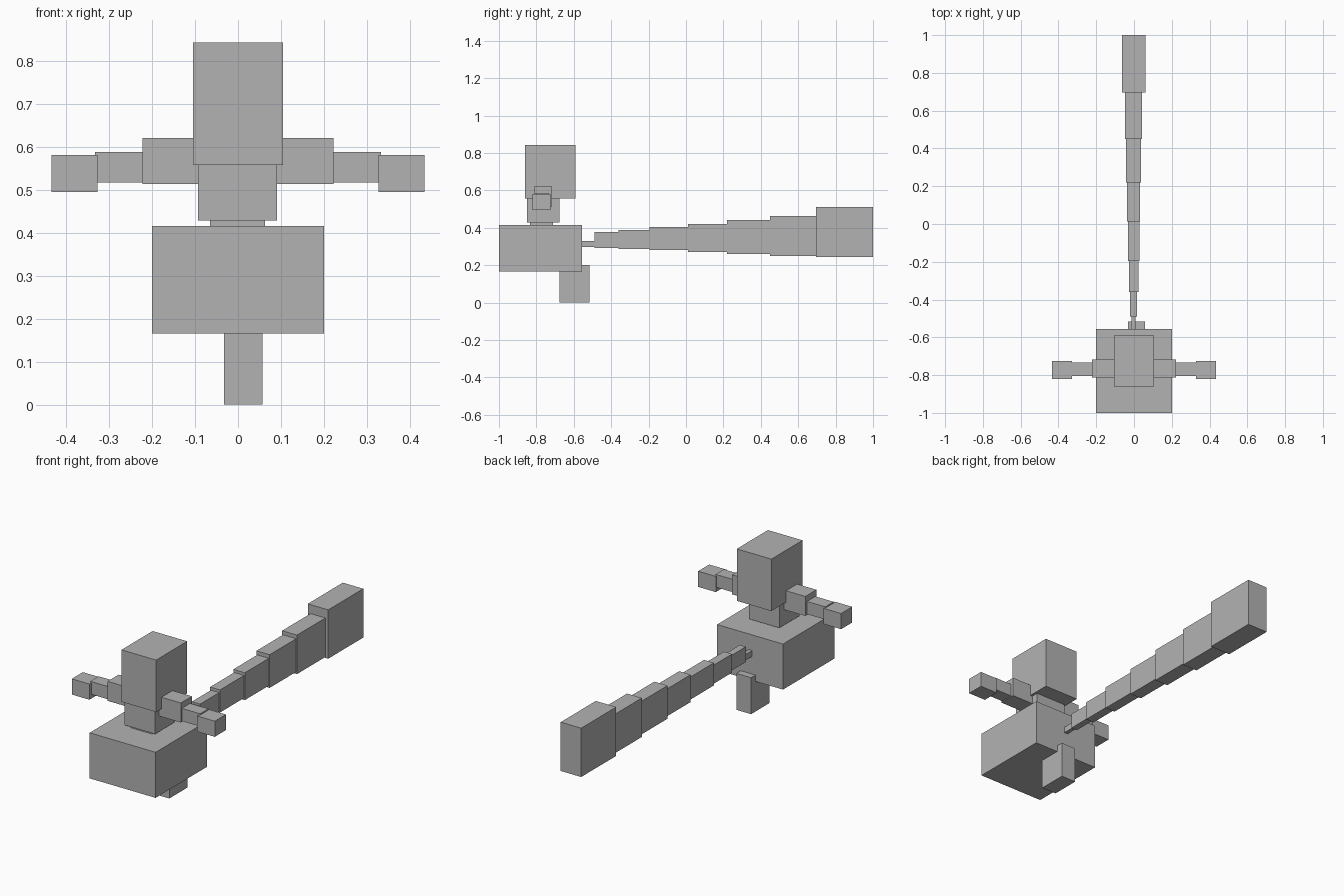
import bpy

grey = bpy.data.materials.new("plain_grey")
grey.diffuse_color = (0.45, 0.45, 0.45, 1)


def box(name, x, y, z):
    """Axis-aligned box from (min, max) ranges."""
    bpy.ops.mesh.primitive_cube_add(size=1)
    ob = bpy.context.object
    ob.name = name
    ob.data.name = name
    for v in ob.data.vertices:
        v.co = [r[0] if c < 0 else r[1] for c, r in zip(v.co, (x, y, z))]
    ob.data.materials.append(grey)
    return ob


# Body stack
box("base_body", (-0.2, 0.2), (-1.0, -0.555), (0.165, 0.415))
box("waist", (-0.065, 0.063), (-0.834, -0.712), (0.40, 0.44))
box("torso", (-0.093, 0.091), (-0.849, -0.677), (0.428, 0.58))
box("head", (-0.105, 0.105), (-0.86, -0.59), (0.557, 0.842))

# Leg under the back of the body
box("leg", (-0.033, 0.057), (-0.677, -0.517), (0.0, 0.20))

# Arms, mirrored left and right
arm_parts = [
    ("upper_arm", 0.08, 0.222, (-0.813, -0.717), (0.513, 0.62)),
    ("forearm", 0.20, 0.333, (-0.804, -0.732), (0.517, 0.587)),
    ("hand", 0.327, 0.434, (-0.821, -0.725), (0.494, 0.58)),
]
for name, x0, x1, y, z in arm_parts:
    box(name + "_right", (x0, x1), y, z)
    box(name + "_left", (-x1, -x0), y, z)

# Tail: segments growing towards the tip (y start, half width, z bottom, z top)
tail = [
    (-0.60, 0.011, 0.297, 0.329),
    (-0.49, 0.018, 0.293, 0.377),
    (-0.361, 0.025, 0.286, 0.388),
    (-0.196, 0.030, 0.280, 0.404),
    (0.012, 0.035, 0.270, 0.420),
    (0.22, 0.040, 0.259, 0.441),
    (0.45, 0.045, 0.248, 0.462),
    (0.696, 0.062, 0.243, 0.511),
]
ends = [s[0] for s in tail[1:]] + [1.0]
for i, ((y0, w, z0, z1), y1) in enumerate(zip(tail, ends), 1):
    box(f"tail_segment_{i}", (-w - 0.002, w - 0.002), (y0, y1), (z0, z1))
